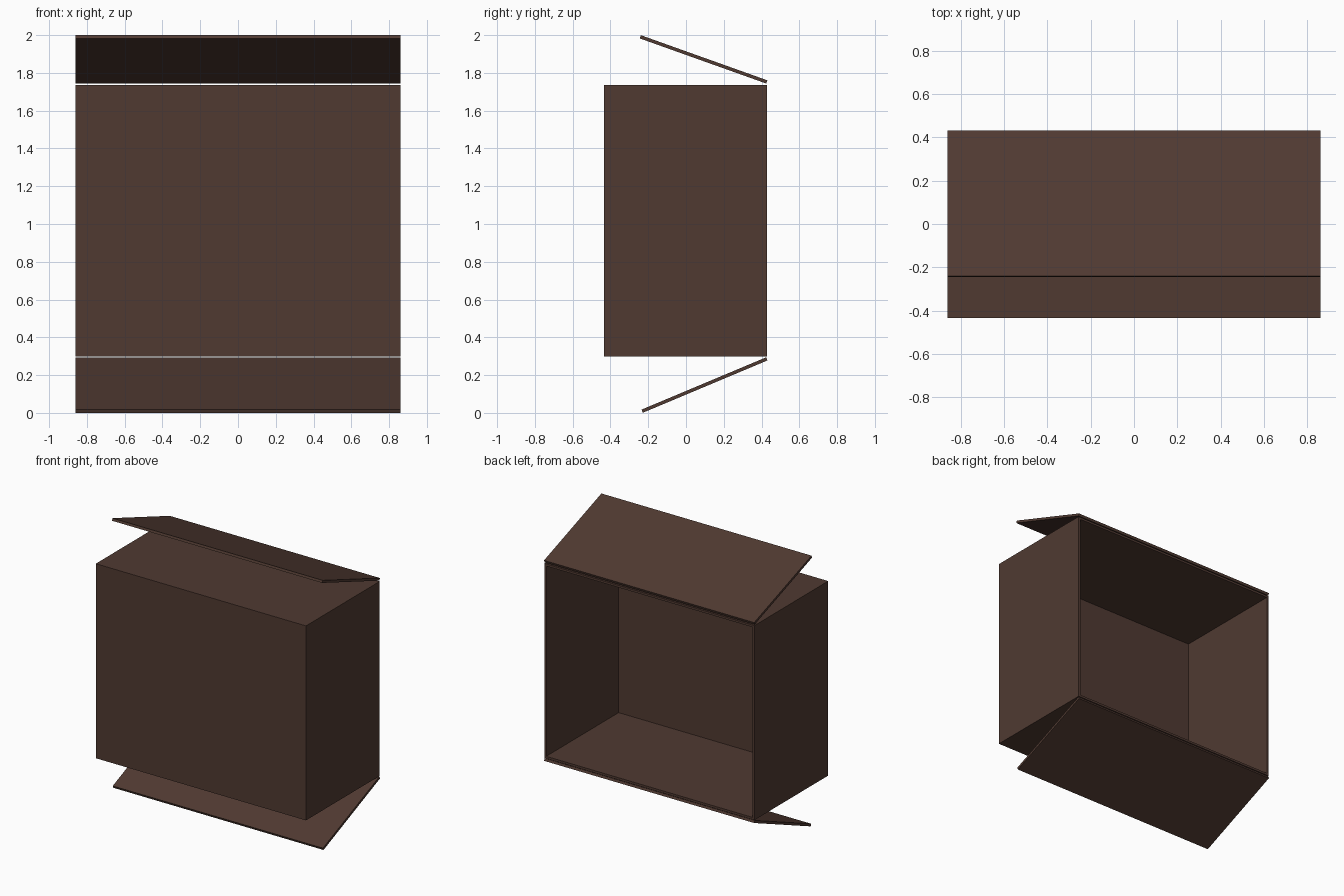
import bpy
import math

if "Cube" in bpy.data.objects:
    bpy.data.objects.remove(bpy.data.objects["Cube"])

# One brown card colour
brown = bpy.data.materials.new("dark brown card")
brown.diffuse_color = (0.080, 0.042, 0.031, 1)
brown.use_nodes = True
brown.node_tree.nodes["Principled BSDF"].inputs["Base Color"].default_value = brown.diffuse_color

W, T = 1.72, 0.016            # width along x, card thickness
Y0, Y1 = -0.434, 0.428        # front and open back
Z0, Z1 = 0.298, 1.737         # underside and top of the box


def slab(name, centre, size, tilt=0.0):
    bpy.ops.mesh.primitive_cube_add(size=1, location=centre, rotation=(tilt, 0, 0))
    ob = bpy.context.object
    ob.name = name
    ob.scale = size
    ob.data.materials.append(brown)
    return ob


def flap(name, hinge, tip):
    # thin board running between two (y, z) points
    dy, dz = tip[0] - hinge[0], tip[1] - hinge[1]
    mid = (0, (hinge[0] + tip[0]) / 2, (hinge[1] + tip[1]) / 2)
    slab(name, mid, (W, math.hypot(dy, dz), 0.018), math.atan2(-dz, -dy))


# Box: front panel, two sides, top and bottom; the back is open
ym, zm = (Y0 + Y1) / 2, (Z0 + Z1) / 2
slab("front_panel", (0, Y0 + T / 2, zm), (W, T, Z1 - Z0))
for side, s in (("left", -1), ("right", 1)):
    slab(side + "_wall", (s * (W - T) / 2, ym + T / 2, zm), (T, Y1 - Y0 - T, Z1 - Z0))
for name, z in (("top_wall", Z1 - T / 2), ("bottom_wall", Z0 + T / 2)):
    slab(name, (0, ym + T / 2, z), (W - 2 * T, Y1 - Y0 - T, T))

# Back flaps folded open past the top and bottom
flap("top_flap", (0.428, 1.752), (-0.242, 1.991))
flap("bottom_flap", (0.428, 0.286), (-0.232, 0.009))
